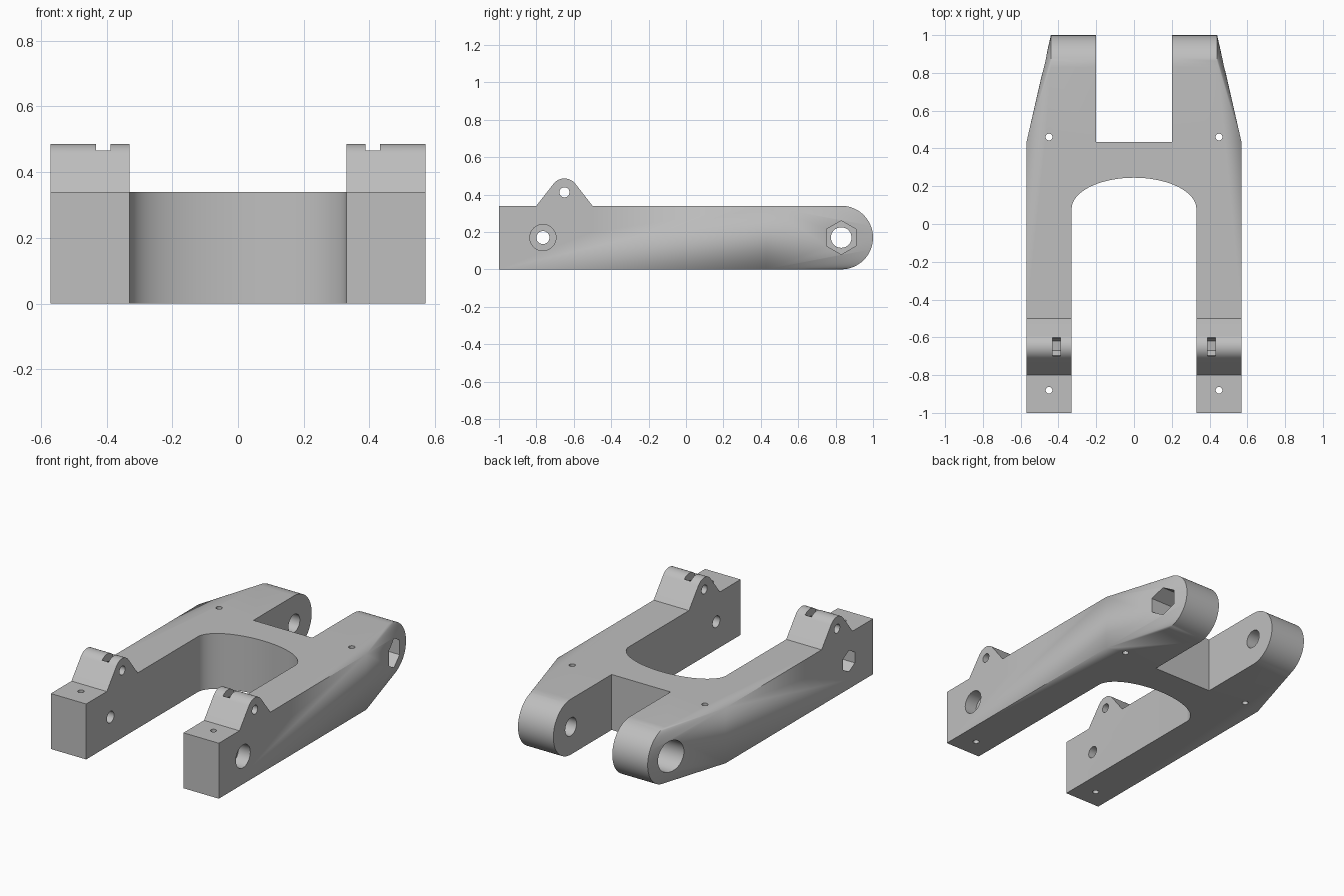
import bpy, bmesh, math
from mathutils import Vector

if "Cube" in bpy.data.objects:
    bpy.data.objects.remove(bpy.data.objects["Cube"])

grey = bpy.data.materials.new("plain grey")
grey.use_nodes = True
grey.diffuse_color = (0.52, 0.52, 0.52, 1)
grey.node_tree.nodes["Principled BSDF"].inputs["Base Color"].default_value = grey.diffuse_color

HEIGHT, HALF, INNER = 0.34, 0.57, 0.33
MID = HEIGHT / 2
REAR_AXLE, FRONT_AXLE, LUG = (0.83, MID), (-0.765, MID), (-0.65, 0.412)


def ring(center, radius, sides=48, turn=0):
    """Regular polygon around a 2D centre."""
    return [(center[0] + radius * math.cos(turn + math.tau * i / sides),
             center[1] + radius * math.sin(turn + math.tau * i / sides)) for i in range(sides)]


def box2(a, b, c, d):
    return [(a, c), (b, c), (b, d), (a, d)]


def place(axis, h, p):
    return Vector((h, p[0], p[1])) if axis == "X" else Vector((p[0], p[1], h))


def to_object(name, bm):
    bmesh.ops.recalc_face_normals(bm, faces=bm.faces)
    mesh = bpy.data.meshes.new(name)
    bm.to_mesh(mesh)
    bm.free()
    mesh.materials.append(grey)
    obj = bpy.data.objects.new(name, mesh)
    bpy.context.collection.objects.link(obj)
    return obj


def hull(name, points):
    bm = bmesh.new()
    for p in points:
        bm.verts.new(p)
    res = bmesh.ops.convex_hull(bm, input=bm.verts)
    loose = set(res["geom_interior"]) | set(res["geom_unused"])
    bmesh.ops.delete(bm, geom=[v for v in loose if isinstance(v, bmesh.types.BMVert)], context="VERTS")
    bmesh.ops.dissolve_limit(bm, angle_limit=0.002, verts=bm.verts, edges=bm.edges)
    return to_object(name, bm)


def prism(axis, lo, hi, profile):
    """Extrude a 2D profile along X or Z."""
    bm = bmesh.new()
    face = bm.faces.new([bm.verts.new(place(axis, lo, p)) for p in profile])
    out = bmesh.ops.extrude_face_region(bm, geom=[face])["geom"]
    shift = place(axis, hi - lo, (0, 0))
    bmesh.ops.translate(bm, vec=shift, verts=[v for v in out if isinstance(v, bmesh.types.BMVert)])
    return to_object("cutter", bm)


def combine(target, other, operation="DIFFERENCE"):
    other.hide_render = True
    mod = target.modifiers.new("bool", "BOOLEAN")
    mod.operation, mod.solver, mod.object = operation, "EXACT", other
    bpy.context.view_layer.objects.active = target
    bpy.ops.object.modifier_apply(modifier=mod.name)
    bpy.data.objects.remove(other)


# Main block: straight front, tapering to the round rear hub
points = [(x, y, z) for x in (-HALF, HALF) for y in (-1, 0.43) for z in (0, HEIGHT)]
points += [place("X", x, p) for x in (-0.44, 0.44) for p in ring(REAR_AXLE, MID, 64)]
fork = hull("fork_arm", points)

# Raised lugs, rounded on top
base = [(-0.8, HEIGHT), (-0.5, HEIGHT), (-0.8, 0.2), (-0.5, 0.2)]
lugs = hull("lugs", [place("X", x, p) for x in (-HALF, HALF) for p in base + ring(LUG, 0.074)])
combine(fork, lugs, "UNION")

# Front opening with an elliptical end, and square rear opening
arch = [(INNER * math.cos(math.pi * i / 48), 0.08 + 0.165 * math.sin(math.pi * i / 48)) for i in range(49)]
combine(fork, prism("Z", -0.5, 1, [(-INNER, -1.5), (INNER, -1.5)] + arch))
combine(fork, prism("Z", -0.5, 1, box2(-0.2, 0.2, 0.435, 1.5)))

# Cross holes through both arms
for center, radius in ((REAR_AXLE, 0.055), (FRONT_AXLE, 0.035), (LUG, 0.027)):
    combine(fork, prism("X", -1, 1, ring(center, radius, 32)))

# Bolt head recesses on one side, nut recesses on the other
combine(fork, prism("X", -1, -0.33, ring(REAR_AXLE, 0.095)))
combine(fork, prism("X", 0.33, 1, ring(REAR_AXLE, 0.09, 6, math.pi / 2)))
combine(fork, prism("X", -1, -0.49, ring(FRONT_AXLE, 0.066, 6, math.pi / 2)))
combine(fork, prism("X", 0.49, 1, ring(FRONT_AXLE, 0.07)))

for side in (-1, 1):
    # Nut slot sunk in the lug top
    lo, hi = sorted((side * 0.388, side * 0.432))
    y, z = LUG
    combine(fork, prism("X", lo, hi, ring(LUG, 0.05, 6, math.radians(7))))
    combine(fork, prism("X", lo, hi, box2(y - 0.05, y + 0.05, z, 0.6)))
    # Small vertical holes
    for hole_y in (-0.88, 0.46):
        combine(fork, prism("Z", -0.5, 1, ring((side * 0.45, hole_y), 0.018, 24)))

bpy.ops.object.select_all(action="DESELECT")
fork.select_set(True)
bpy.context.view_layer.objects.active = fork
bpy.ops.object.shade_smooth_by_angle(angle=math.radians(25))
